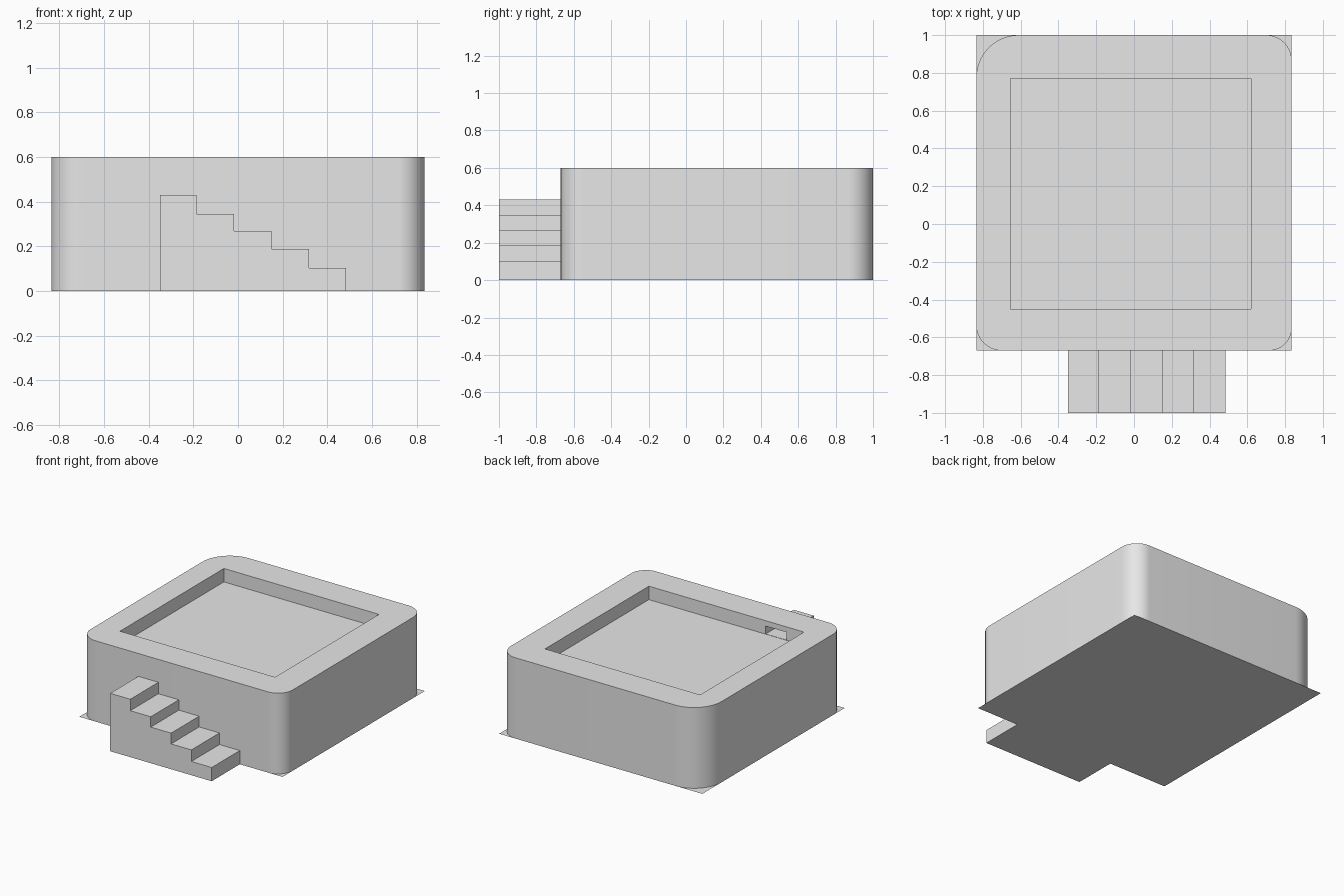
import bpy, bmesh, math

old = bpy.data.objects.get("Cube")
if old:
    bpy.data.objects.remove(old, do_unlink=True)

grey = bpy.data.materials.new("light_grey")
grey.use_nodes = True
grey.diffuse_color = (0.8, 0.8, 0.8, 1)
grey.node_tree.nodes["Principled BSDF"].inputs["Base Color"].default_value = (0.8, 0.8, 0.8, 1)


def prism(name, outline, direction):
    """Extrude a closed outline of 3D points; a zero direction gives a flat sheet."""
    bm = bmesh.new()
    face = bm.faces.new([bm.verts.new(p) for p in outline])
    if any(direction):
        res = bmesh.ops.extrude_face_region(bm, geom=[face], use_keep_orig=True)
        moved = [v for v in res["geom"] if isinstance(v, bmesh.types.BMVert)]
        bmesh.ops.translate(bm, verts=moved, vec=direction)
        bmesh.ops.recalc_face_normals(bm, faces=bm.faces[:])
    mesh = bpy.data.meshes.new(name)
    bm.to_mesh(mesh)
    bm.free()
    mesh.materials.append(grey)
    obj = bpy.data.objects.new(name, mesh)
    bpy.context.collection.objects.link(obj)
    return obj


def box(name, x0, x1, y0, y1, z0, z1):
    return prism(name, [(x0, y0, z0), (x1, y0, z0), (x1, y1, z0), (x0, y1, z0)], (0, 0, z1 - z0))


def cut(target, cutter):
    bpy.context.view_layer.objects.active = target
    mod = target.modifiers.new("cut", 'BOOLEAN')
    mod.operation, mod.solver, mod.object = 'DIFFERENCE', 'EXACT', cutter
    bpy.ops.object.modifier_apply(modifier=mod.name)
    bpy.data.objects.remove(cutter, do_unlink=True)


HALF, FRONT, BACK, TOP = 0.835, -0.67, 1.0, 0.6

# Basin body: rounded corners, each with its own radius
corners = [(HALF, FRONT, 0.12, -90), (HALF, BACK, 0.135, 0),
           (-HALF, BACK, 0.225, 90), (-HALF, FRONT, 0.135, 180)]
outline = []
for x, y, r, start in corners:
    cx, cy = x - math.copysign(r, x), y - math.copysign(r, y)
    for i in range(17):
        a = math.radians(start + 90 * i / 16)
        outline.append((cx + r * math.cos(a), cy + r * math.sin(a), 0.0))
body = prism("basin_body", outline, (0, 0, TOP))

# Sunken floor and the small recess in the front inner wall
cut(body, box("basin_cutter", -0.655, 0.62, -0.45, 0.77, 0.5, 0.8))
cut(body, box("recess_cutter", -0.51, -0.34, -0.57, -0.4, 0.502, 0.56))

bpy.ops.object.select_all(action='DESELECT')
body.select_set(True)
bpy.context.view_layer.objects.active = body
bpy.ops.object.shade_smooth_by_angle(angle=math.radians(30))

# Square ground sheet under the body
prism("ground_sheet", [(-HALF, FRONT, 0), (HALF, FRONT, 0), (HALF, BACK, 0), (-HALF, BACK, 0)], (0, 0, 0))

# Stairs against the front wall, descending to +x
edges = [-0.35, -0.185, -0.017, 0.15, 0.317, 0.484]
heights = [0.43, 0.345, 0.268, 0.188, 0.102]
profile = [(edges[0], -1, 0)]
for i, h in enumerate(heights):
    profile += [(edges[i], -1, h), (edges[i + 1], -1, h)]
profile.append((edges[-1], -1, 0))
prism("stairs", profile, (0, 1 + FRONT, 0))
